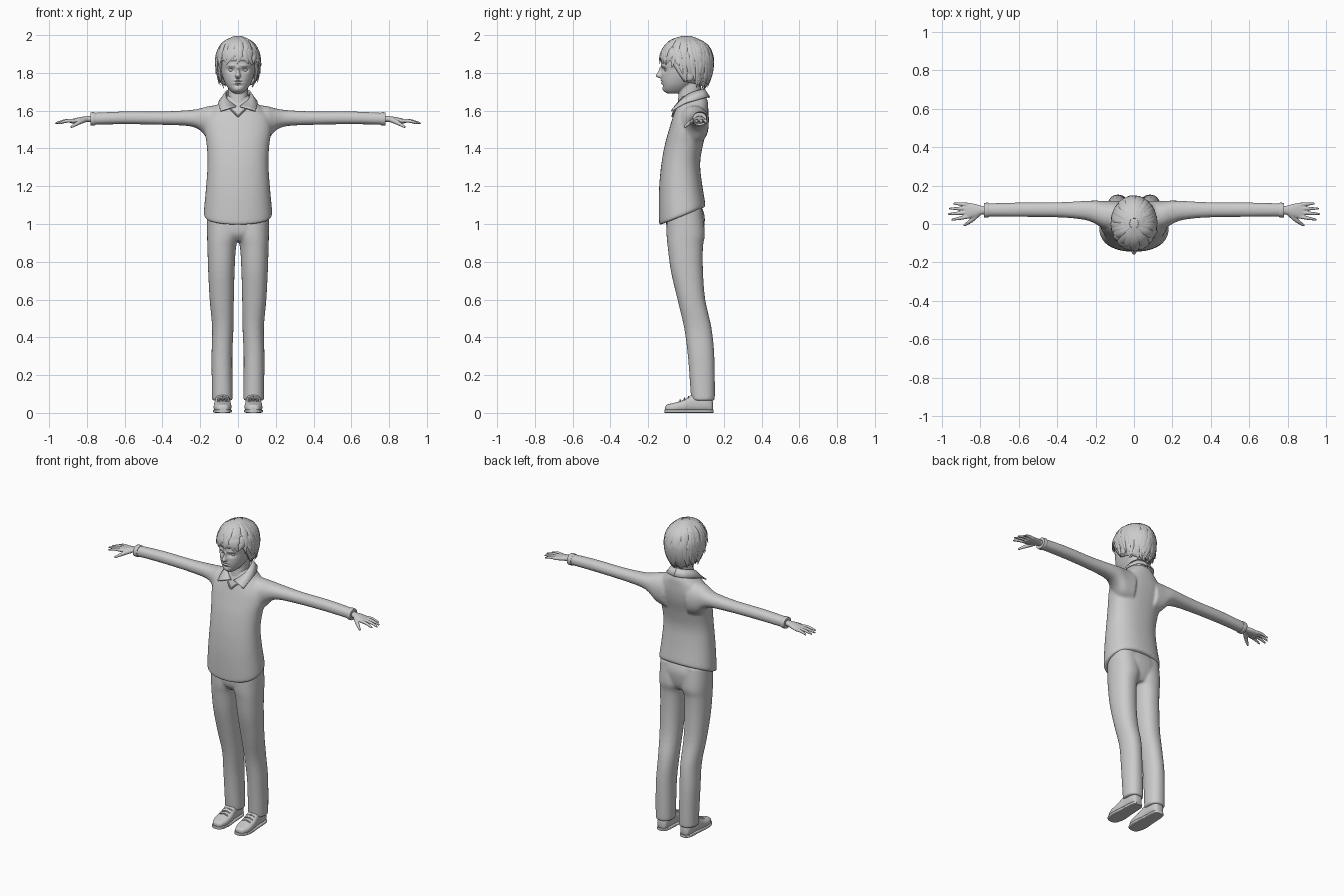
import bpy, bmesh, math, random
from mathutils import Vector

random.seed(4)
if "Cube" in bpy.data.objects:
    bpy.data.objects.remove(bpy.data.objects["Cube"])

grey = bpy.data.materials.new("plain grey")
grey.use_nodes = True
grey.diffuse_color = (0.6, 0.6, 0.6, 1)
grey.node_tree.nodes["Principled BSDF"].inputs["Base Color"].default_value = (0.6, 0.6, 0.6, 1)
parts = []


def finish(name, bm):
    bmesh.ops.recalc_face_normals(bm, faces=bm.faces)
    me = bpy.data.meshes.new(name)
    bm.to_mesh(me)
    bm.free()
    me.materials.append(grey)
    ob = bpy.data.objects.new(name, me)
    bpy.context.collection.objects.link(ob)
    parts.append(ob)
    return ob


def resample(rows, steps):
    """Catmull-Rom through rows of numbers."""
    out = []
    for i in range(len(rows) - 1):
        quad = rows[max(i - 1, 0)], rows[i], rows[i + 1], rows[min(i + 2, len(rows) - 1)]
        for k in range(steps):
            t = k / steps
            out.append([b + (c - a) * t / 2 + (a - 2.5 * b + 2 * c - d / 2) * t * t
                        + (1.5 * (b - c) + (d - a) / 2) * t ** 3 for a, b, c, d in zip(*quad)])
    return out + [list(rows[-1])]


def skin(name, rings):
    bm = bmesh.new()
    loops = [[bm.verts.new(p) for p in ring] for ring in rings]
    n = len(loops[0])
    for a, b in zip(loops, loops[1:]):
        for i in range(n):
            bm.faces.new((a[i], a[(i + 1) % n], b[(i + 1) % n], b[i]))
    bm.faces.new(loops[0][::-1])
    bm.faces.new(loops[-1])
    return finish(name, bm)


def loft(name, axis, rows, side=1, power=2.2, n=32, steps=4):
    """Rows: position on axis, then the limits in the two other directions."""
    rings = []
    for t, a0, a1, b0, b1 in resample(rows, steps):
        ring = []
        for i in range(n):
            w = math.tau * i / n
            c, s = math.cos(w), math.sin(w)
            p = [(a0 + a1) / 2 + (a1 - a0) / 2 * math.copysign(abs(c) ** (2 / power), c),
                 (b0 + b1) / 2 + (b1 - b0) / 2 * math.copysign(abs(s) ** (2 / power), s)]
            p.insert("xyz".index(axis), t)
            ring.append((p[0] * side, p[1], p[2]))
        rings.append(ring)
    return skin(name, rings)


def tube(name, points, widths, flat=1.0, n=8, up=None, steps=3):
    """Tapered tube along a path; flat squeezes it along the up direction."""
    path = resample([(*p, w) for p, w in zip(points, widths)], steps)
    rings = []
    for i, (x, y, z, w) in enumerate(path):
        tangent = (Vector(path[min(i + 1, len(path) - 1)][:3]) - Vector(path[max(i - 1, 0)][:3])).normalized()
        across = tangent.cross(up or Vector((0, 0, 1))).normalized()
        out = across.cross(tangent)
        w = max(w, 0.001)
        rings.append([Vector((x, y, z)) + across * w * math.cos(math.tau * k / n)
                      + out * w * flat * math.sin(math.tau * k / n) for k in range(n)])
    return skin(name, rings)


def ball(name, centre, size):
    bm = bmesh.new()
    bmesh.ops.create_uvsphere(bm, u_segments=24, v_segments=16, radius=1)
    for v in bm.verts:
        v.co = Vector(centre) + Vector(a * b for a, b in zip(v.co, size))
    return finish(name, bm)


def merge(name, objs, voxel, repeat):
    """Fuse overlapping parts into one soft skin."""
    bm = bmesh.new()
    for ob in objs:
        bm.from_mesh(ob.data)
        parts.remove(ob)
        bpy.data.objects.remove(ob)
    ob = finish(name, bm)
    mod = ob.modifiers.new("fuse", "REMESH")
    mod.mode, mod.voxel_size = "VOXEL", voxel
    mod = ob.modifiers.new("soften", "SMOOTH")
    mod.factor, mod.iterations = 0.5, repeat
    bpy.context.view_layer.update()
    ev = ob.evaluated_get(bpy.context.evaluated_depsgraph_get())
    me = bpy.data.meshes.new_from_object(ev)
    ob.modifiers.clear()
    ob.data = me
    if not me.materials:
        me.materials.append(grey)
    return ob


def wide(*rows):
    return [(z, -x, x, y0, y1) for z, x, y0, y1 in rows]


# Sweater: body and sleeves, with a hem that rises to the back
body = [loft("body", "z", wide(
    (1.05, .176, -.137, .1), (1.07, .181, -.143, .102), (1.2, .169, -.143, .085),
    (1.32, .161, -.13, .075), (1.42, .166, -.112, .09), (1.5, .178, -.09, .11),
    (1.56, .172, -.072, .118), (1.61, .135, -.055, .118), (1.65, .09, -.04, .115),
    (1.68, .065, -.03, .1)), power=2.3, n=48)]
for s in (1, -1):
    body.append(loft("sleeve", "x", [
        (.08, -.04, .12, 1.42, 1.63), (.15, -.03, .12, 1.44, 1.625), (.2, .0, .122, 1.495, 1.612),
        (.26, .022, .12, 1.518, 1.603), (.4, .035, .113, 1.525, 1.596),
        (.6, .037, .112, 1.528, 1.596), (.775, .038, .107, 1.525, 1.588)], s))
sweater = merge("sweater", body, 0.007, 8)
for v in sweater.data.vertices:
    v.co.z += 0.4 * v.co.y * min(1, max(0, (1.3 - v.co.z) / 0.25))

# Trousers
legs = [loft("hips", "z", wide((.91, .07, -.07, .07), (.95, .15, -.1, .09), (1.03, .163, -.105, .1),
                               (1.09, .16, -.1, .085)))]
for s in (1, -1):
    legs.append(loft("leg", "z", [
        (.065, .03, .137, .03, .15), (.1, .028, .138, .025, .153), (.3, .03, .14, .01, .15),
        (.45, .024, .137, -.01, .135), (.6, .022, .15, -.045, .102), (.75, .018, .158, -.08, .09),
        (.88, .01, .162, -.097, .09), (.95, -.01, .164, -.103, .1), (1.08, -.01, .164, -.1, .085)], s))
merge("trousers", legs, 0.007, 5)

for s in (1, -1):
    side = "left" if s > 0 else "right"
    # Shoes with soles and laces
    loft(side + "_shoe", "y", [
        (-.11, .065, .097, .012, .032), (-.1, .05, .112, .004, .044), (-.06, .036, .128, .004, .054),
        (-.01, .036, .127, .004, .07), (.04, .042, .122, .004, .1), (.1, .044, .12, .004, .1),
        (.133, .052, .112, .004, .08), (.142, .066, .1, .012, .06)], s, power=2.6)
    loft(side + "_sole", "y", [
        (-.114, .062, .1, 0, .018), (-.102, .045, .117, 0, .018), (-.05, .032, .132, 0, .018),
        (.03, .038, .126, 0, .018), (.12, .044, .12, 0, .018), (.146, .064, .102, 0, .018)], s, power=5)
    for k in range(3):
        y, z = -.03 + .022 * k, .066 + .009 * k
        tube(side + "_lace", [(s * .052, y, z - .006), (s * .081, y, z + .002), (s * .11, y, z - .006)], [.004] * 3)

    # Cuffs and hands
    loft(side + "_cuff", "x", [(.755, .036, .109, 1.523, 1.59), (.765, .034, .111, 1.521, 1.592),
                               (.782, .035, .109, 1.522, 1.59)], s)
    hand = [loft("palm", "x", [
        (.74, .048, .096, 1.535, 1.578), (.79, .05, .094, 1.54, 1.572), (.83, .036, .105, 1.536, 1.567),
        (.87, .028, .11, 1.532, 1.558), (.888, .035, .104, 1.535, 1.553)], s)]
    for y0, y1, tip in ((.1, .107, .94), (.081, .08, .962), (.06, .052, .968), (.039, .022, .95)):
        hand.append(tube("finger", [(s * .86, y0, 1.546), (s * (.86 + tip) / 2, (y0 + y1) / 2, 1.546),
                                    (s * tip, y1, 1.533)], [.011, .0095, .005]))
    hand.append(tube("thumb", [(s * .81, .055, 1.552), (s * .845, .02, 1.536), (s * .885, -.008, 1.512)],
                     [.015, .012, .006]))
    merge(side + "_hand", hand, 0.0032, 2)

    # Shirt collar half, ending in a pointed flap
    top = [(0, .095, 1.715), (.045, .078, 1.71), (.064, .03, 1.695), (.055, -.025, 1.66), (.01, -.058, 1.622)]
    low = [(0, .125, 1.67), (.06, .107, 1.67), (.094, .05, 1.655), (.102, -.015, 1.635), (.092, -.078, 1.598)]
    bm = bmesh.new()
    strip = [[bm.verts.new((s * r[0], r[1], r[2])), bm.verts.new((s * r[3], r[4], r[5]))]
             for r in resample([a + b for a, b in zip(top, low)], 4)]
    for a, b in zip(strip, strip[1:]):
        bm.faces.new((a[0], a[1], b[1], b[0]))
    mod = finish(side + "_collar", bm).modifiers.new("thickness", "SOLIDIFY")
    mod.thickness, mod.offset = 0.008, 0
    tube(side + "_neckline", [(s * .05, -.045, 1.62), (s * .025, -.064, 1.595), (0, -.073, 1.57)], [.005] * 3)

# Head and neck, then sculpted features
skull = [
    loft("neck", "z", wide((1.58, .06, -.05, .08), (1.66, .053, -.042, .075), (1.74, .053, -.035, .08),
                           (1.82, .055, -.03, .08))),
    loft("skull", "z", wide(
        (1.692, .022, -.1, -.045), (1.705, .04, -.117, 0), (1.73, .06, -.125, .03), (1.76, .075, -.13, .07),
        (1.79, .085, -.13, .1), (1.82, .091, -.13, .12), (1.86, .096, -.133, .125), (1.9, .097, -.124, .125),
        (1.94, .085, -.1, .11), (1.97, .05, -.06, .07)), n=48),
    loft("nose", "z", wide((1.832, .007, -.14, -.09), (1.805, .01, -.149, -.09), (1.785, .016, -.161, -.09),
                           (1.772, .012, -.142, -.09)))]
skull += [ball("ear", (s * .096, .02, 1.79), (.014, .024, .034)) for s in (1, -1)]
head = merge("head", skull, 0.004, 2)
# x, z, width, height, depth (positive presses inward)
dents = [(.036, 1.815, .018, .012, .015), (-.036, 1.815, .018, .012, .015),
         (.036, 1.838, .024, .007, -.005), (-.036, 1.838, .024, .007, -.005),
         (0, 1.753, .022, .003, .006), (0, 1.761, .018, .005, -.006), (0, 1.746, .016, .005, -.006),
         (0, 1.733, .025, .006, .005), (0, 1.712, .018, .01, -.004)]
for v in head.data.vertices:
    if v.co.y < -.06:
        v.co.y += sum(d * math.exp(-((v.co.x - x) / w) ** 2 - ((v.co.z - z) / h) ** 2)
                      for x, z, w, h, d in dents)
for s in (1, -1):
    ball("left_eye" if s > 0 else "right_eye", (s * .036, -.1, 1.815), (.015, .014, .01))


# Hair: a cap following the hairline, covered in tapered locks
def hair_point(theta, phi, grow=1.0):
    c = math.cos(theta)
    return Vector((.114 * grow * math.sin(theta) * math.sin(phi),
                   -.138 * grow * math.sin(theta) * math.cos(phi) + .003,
                   1.863 + c * (.132 if c > 0 else .2)))


def hairline(phi):
    f = math.cos(phi)
    if f > .6:
        return 1.862
    if f > .15:
        return 1.755 + .105 * (f - .15) / .45
    return 1.725 + .03 * (f + 1) / 1.15


bm = bmesh.new()
cols, bands = 48, 16
grid = []
for i in range(cols):
    phi = math.tau * i / cols
    z = hairline(phi) - 1.863
    end = math.acos(z / (.132 if z > 0 else .2))
    grid.append([bm.verts.new(hair_point(.05 + (end - .05) * k / bands, phi)) for k in range(bands + 1)])
for i in range(cols):
    a, b = grid[i], grid[(i + 1) % cols]
    for k in range(bands):
        bm.faces.new((a[k], b[k], b[k + 1], a[k + 1]))
bm.faces.new([col[0] for col in grid])
mod = finish("hair_cap", bm).modifiers.new("thickness", "SOLIDIFY")
mod.thickness, mod.offset = 0.012, -1

for layer, (count, start) in enumerate(((34, .2), (40, .95))):
    for i in range(count):
        phi = math.tau * (i + random.uniform(-.3, .3)) / count
        front = math.cos(phi) > .5
        z = hairline(phi) - 1.863 + random.uniform(-.022, .012) + .025 * (1 - layer)
        end = math.acos(z / (.132 if z > 0 else .2))
        swirl = random.uniform(-.3, .3)
        flick = 1.03 if front else random.uniform(1.0, 1.16)
        path = [hair_point(start + (end - start) * t, phi + swirl * t * t, g)
                for t, g in ((0, .98), (.35, 1.01), (.7, 1.02), (1, flick))]
        normal = Vector((math.sin(phi), -math.cos(phi), .5)).normalized()
        tube("hair_lock", path, [.006, .018, .017, .002], flat=.35, up=normal)

# Smooth shading that keeps real edges
bpy.ops.object.select_all(action="DESELECT")
for ob in parts:
    ob.select_set(True)
bpy.context.view_layer.objects.active = parts[0]
bpy.ops.object.shade_smooth_by_angle(angle=math.radians(40))
